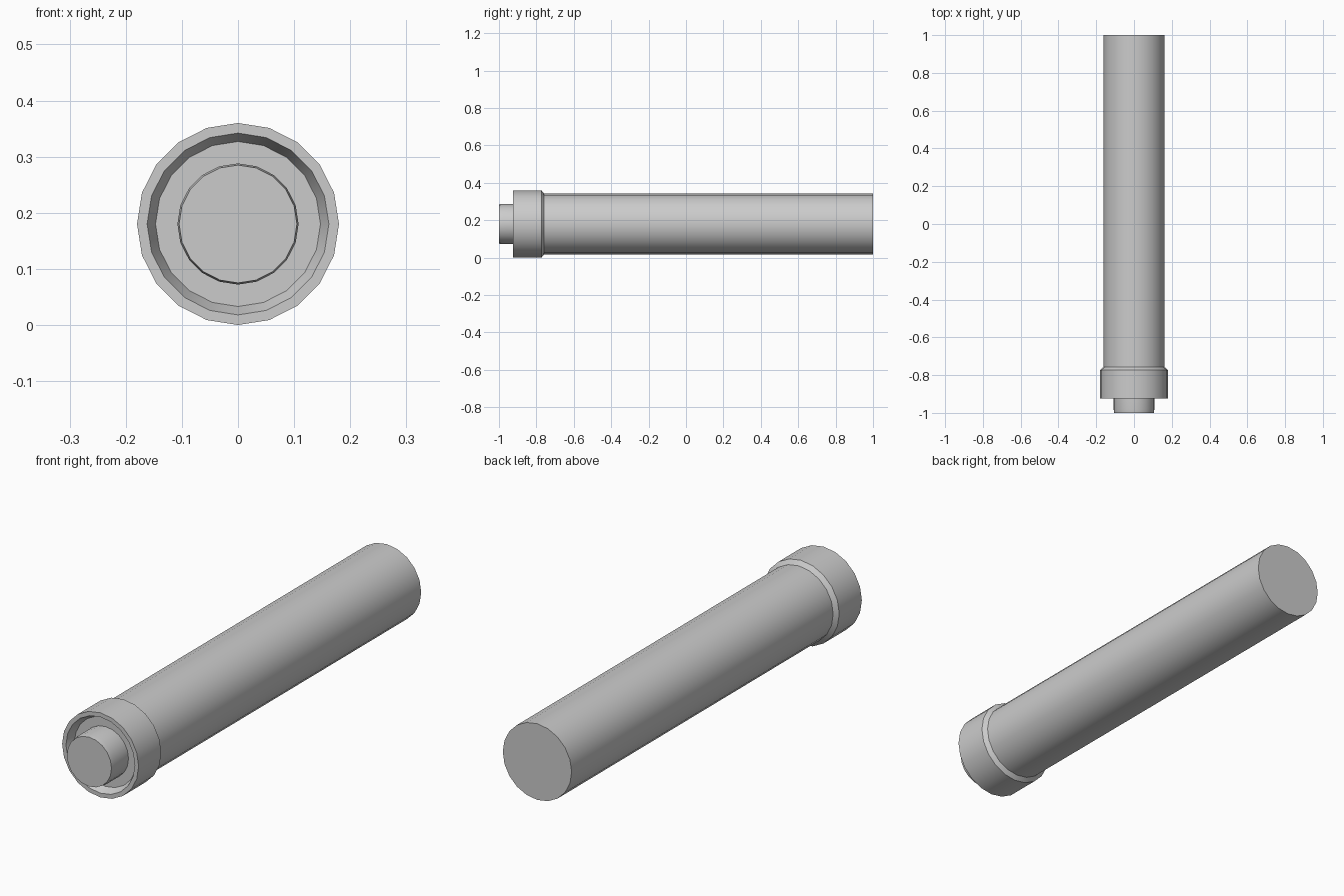
import bpy, bmesh, math

if "Cube" in bpy.data.objects:
    bpy.data.objects.remove(bpy.data.objects["Cube"])

SIDES = 20
CENTRE_Z = 0.18


def lathe(name, profile):
    """Revolve (radius, y) points about the y axis; radius 0 closes an end."""
    bm = bmesh.new()
    verts = [bm.verts.new((r, y, 0)) for r, y in profile]
    edges = [bm.edges.new(pair) for pair in zip(verts, verts[1:])]
    bmesh.ops.spin(bm, geom=verts + edges, cent=(0, 0, 0), axis=(0, 1, 0),
                   angle=math.tau, steps=SIDES, use_merge=True)
    bmesh.ops.remove_doubles(bm, verts=bm.verts[:], dist=1e-5)
    # Profiles run front to back, so every face normal should lead with that order
    bmesh.ops.recalc_face_normals(bm, faces=bm.faces[:])
    mesh = bpy.data.meshes.new(name)
    bm.to_mesh(mesh)
    bm.free()
    obj = bpy.data.objects.new(name, mesh)
    obj.location.z = CENTRE_Z
    bpy.context.collection.objects.link(obj)
    bpy.context.view_layer.objects.active = obj
    obj.select_set(True)
    bpy.ops.object.shade_smooth_by_angle(angle=math.radians(30))
    obj.select_set(False)
    return obj


# Long tube with a closed far end
lathe("barrel", [(0, -0.88), (0.147, -0.88), (0.162, -0.84),
                 (0.162, 1.0), (0, 1.0)][2:])

# Collar: recessed dished front, flat rim, chamfered back
lathe("collar", [(0.108, -0.89), (0.147, -0.89), (0.162, -0.925),
                 (0.18, -0.925), (0.18, -0.773), (0.162, -0.758)])

# Push button in the recess, slightly tapered at the tip
lathe("button", [(0, -1.0), (0.105, -1.0), (0.108, -0.98), (0.108, -0.89)])
